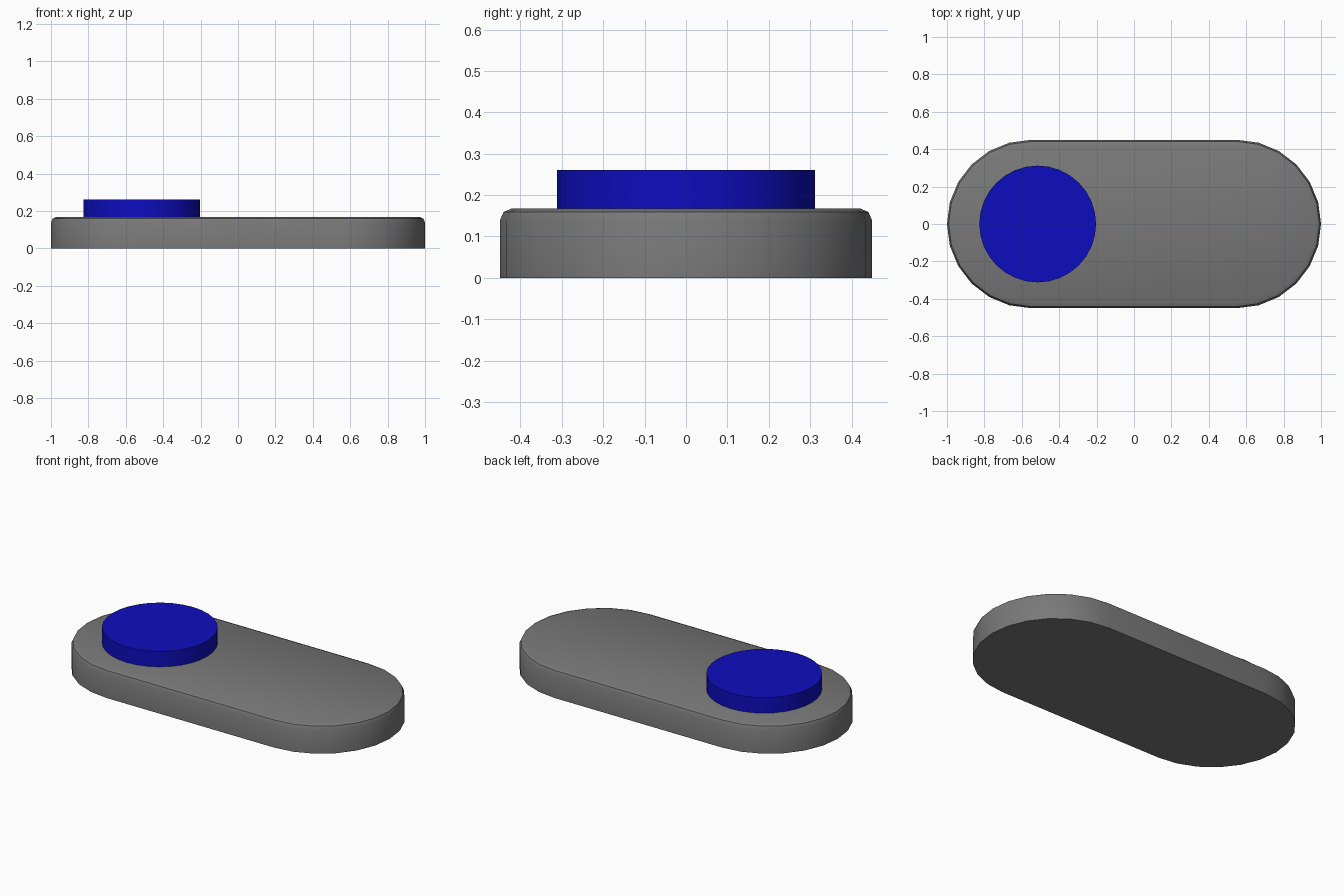
import bpy
import math
from math import cos, sin, radians

cube = bpy.data.objects.get("Cube")
if cube:
    bpy.data.objects.remove(cube, do_unlink=True)


def material(name, color):
    mat = bpy.data.materials.new(name)
    mat.use_nodes = True
    mat.diffuse_color = color
    mat.node_tree.nodes["Principled BSDF"].inputs["Base Color"].default_value = color
    return mat


def stacked_rings(name, rings, mat):
    """Solid made of matching outlines stacked upwards, capped at both ends."""
    n = len(rings[0])
    verts = [v for ring in rings for v in ring]
    faces = [list(range(n))[::-1], list(range(len(verts) - n, len(verts)))]
    for r in range(len(rings) - 1):
        for i in range(n):
            j = (i + 1) % n
            faces.append([r * n + i, r * n + j, (r + 1) * n + j, (r + 1) * n + i])
    mesh = bpy.data.meshes.new(name)
    mesh.from_pydata(verts, [], faces)
    mesh.materials.append(mat)
    obj = bpy.data.objects.new(name, mesh)
    bpy.context.collection.objects.link(obj)
    bpy.ops.object.select_all(action="DESELECT")
    obj.select_set(True)
    bpy.context.view_layer.objects.active = obj
    bpy.ops.object.shade_smooth_by_angle(angle=radians(30))
    return obj


def stadium(radius, z, half_straight=0.55, steps=12):
    """Outline with two round ends joined by straight sides."""
    ring = []
    for side, start in ((1, -90), (-1, 90)):
        for i in range(steps + 1):
            a = radians(start + 180 * i / steps)
            ring.append((side * half_straight + radius * cos(a), radius * sin(a), z))
    return ring


def circle(x, radius, z, steps=32):
    return [(x + radius * cos(math.tau * i / steps), radius * sin(math.tau * i / steps), z)
            for i in range(steps)]


grey = material("grey", (0.19, 0.19, 0.19, 1))
blue = material("blue", (0.004, 0.004, 0.52, 1))

# Base plate with a rounded top edge
profile = [(0.45, 0), (0.45, 0.138), (0.441, 0.159), (0.42, 0.168)]
stacked_rings("base_plate", [stadium(r, z) for r, z in profile], grey)

# Round button standing on the right end
stacked_rings("button", [circle(-0.515, 0.312, z) for z in (0.16, 0.26)], blue)
